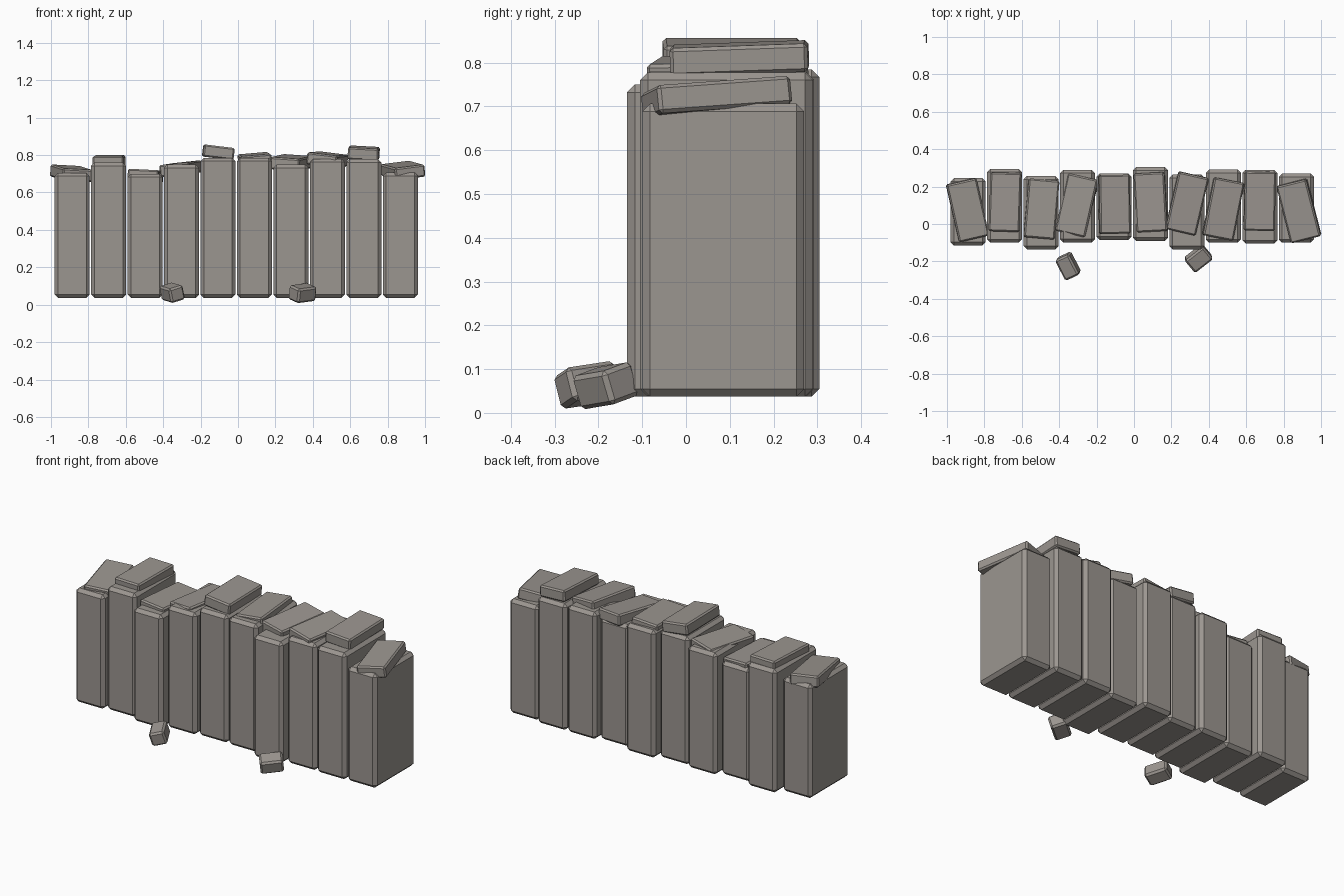
import bpy
from math import radians

stone = bpy.data.materials.new("warm grey stone")
stone.diffuse_color = (0.33, 0.305, 0.28, 1)


def block(name, loc, size, rot=(0, 0, 0), bevel=0.015):
    """Chamfered stone block, rotation in degrees."""
    bpy.ops.mesh.primitive_cube_add(size=1, location=loc,
                                    rotation=[radians(a) for a in rot])
    ob = bpy.context.object
    ob.name = name
    ob.scale = size
    bpy.ops.object.transform_apply(location=False, rotation=False, scale=True)
    mod = ob.modifiers.new("chamfer", 'BEVEL')
    mod.width = bevel
    mod.segments = 1
    ob.data.materials.append(stone)
    return ob


# Upright slabs: front y, back y, top z
BOTTOM = 0.037
slabs = [(-0.115, 0.245, 0.705), (-0.10, 0.295, 0.76), (-0.135, 0.257, 0.70),
         (-0.098, 0.29, 0.75), (-0.085, 0.27, 0.785), (-0.09, 0.305, 0.785),
         (-0.135, 0.265, 0.75), (-0.10, 0.292, 0.78), (-0.105, 0.29, 0.778),
         (-0.10, 0.27, 0.707)]
for i, (y0, y1, top) in enumerate(slabs):
    block(f"wall_slab_{i + 1}",
          (-0.887 + 0.195 * i, (y0 + y1) / 2, (top + BOTTOM) / 2),
          (0.188, y1 - y0, top - BOTTOM), bevel=0.018)

# Loose capstones: x, y, centre z, tilt x, tilt y, turn z
caps = [(-0.89, 0.075, 0.703, 4, 3, 13), (-0.69, 0.117, 0.764, 1, 0, -2),
        (-0.495, 0.08, 0.688, -1, 3, -5), (-0.305, 0.10, 0.727, 2, -6, -13),
        (-0.105, 0.105, 0.815, 0, 7, 1), (0.09, 0.117, 0.773, 2, -5, 3),
        (0.283, 0.11, 0.760, 3, 4, -13), (0.477, 0.08, 0.776, 1, 7, -11),
        (0.672, 0.122, 0.810, 2, 3, -1), (0.882, 0.07, 0.718, 4, -7, 14)]
for i, (x, y, z, rx, ry, rz) in enumerate(caps):
    block(f"capstone_{i + 1}", (x, y, z), (0.165, 0.315, 0.065),
          (rx, ry, rz), bevel=0.008)

# Fallen rubble in front
block("rubble_left", (-0.352, -0.225, 0.064), (0.085, 0.125, 0.08),
      (8, -16, 25), bevel=0.01)
block("rubble_right", (0.345, -0.183, 0.062), (0.125, 0.09, 0.08),
      (16, -6, 38), bevel=0.01)
